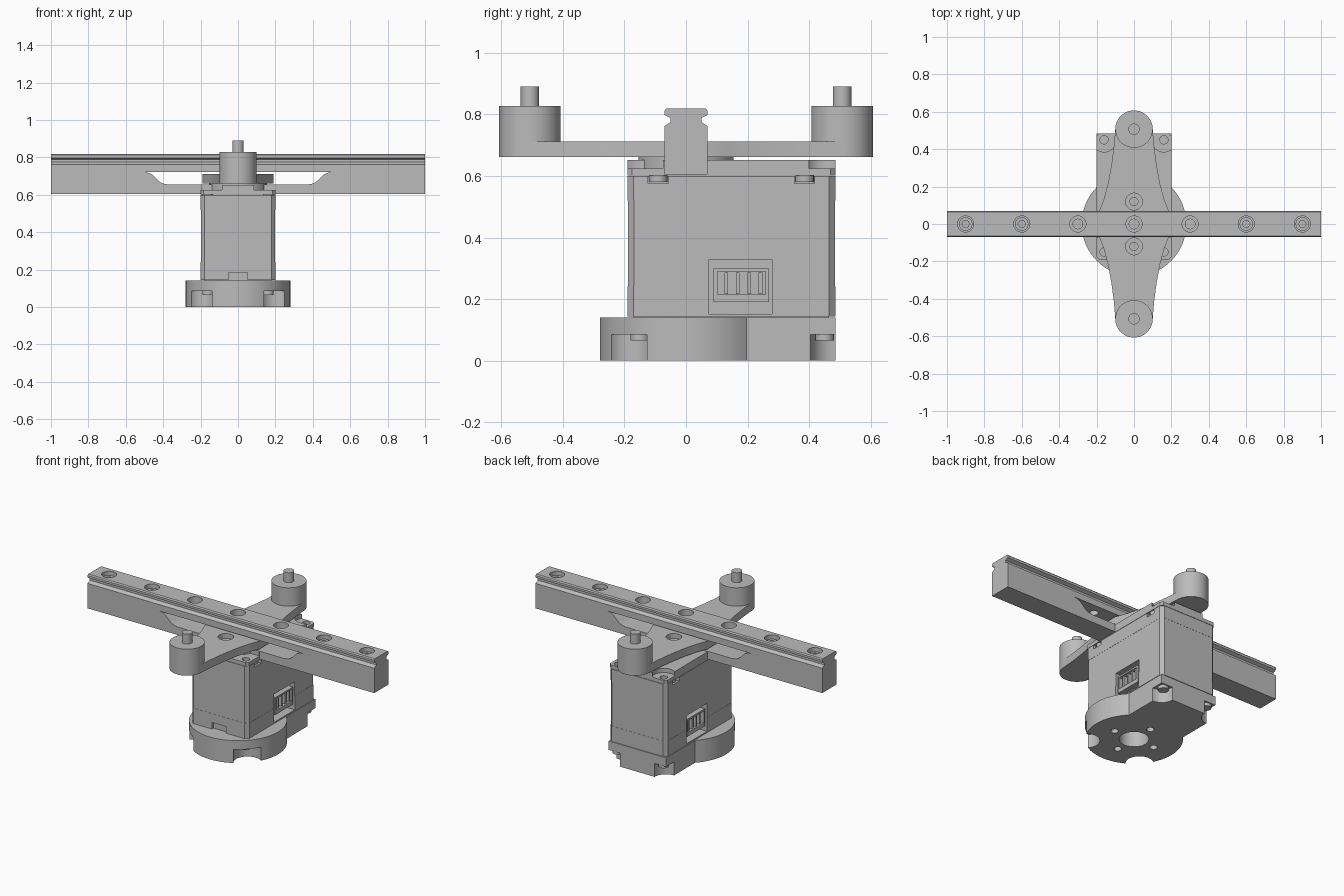
import bpy, bmesh, math
from mathutils import Vector

if "Cube" in bpy.data.objects:
    bpy.data.objects.remove(bpy.data.objects["Cube"], do_unlink=True)

grey = bpy.data.materials.new("machined grey")
grey.use_nodes = True
grey.diffuse_color = (0.5, 0.5, 0.5, 1)
grey.node_tree.nodes["Principled BSDF"].inputs["Base Color"].default_value = (0.5, 0.5, 0.5, 1)
parts = []


def prism(name, outline, lo, hi, axis="z"):
    """Extrude a 2D outline between lo and hi along one axis."""
    place = {"x": lambda u, v, w: (w, u, v),
             "y": lambda u, v, w: (u, w, v),
             "z": lambda u, v, w: (u, v, w)}[axis]
    bm = bmesh.new()
    low = [bm.verts.new(place(u, v, lo)) for u, v in outline]
    high = [bm.verts.new(place(u, v, hi)) for u, v in outline]
    bm.faces.new(low)
    bm.faces.new(high)
    n = len(outline)
    for i in range(n):
        j = (i + 1) % n
        bm.faces.new((low[i], low[j], high[j], high[i]))
    bmesh.ops.recalc_face_normals(bm, faces=bm.faces)
    mesh = bpy.data.meshes.new(name)
    bm.to_mesh(mesh)
    bm.free()
    mesh.materials.append(grey)
    obj = bpy.data.objects.new(name, mesh)
    bpy.context.scene.collection.objects.link(obj)
    parts.append(obj)
    return obj


def arc(x, y, r, start=0.0, end=360.0, steps=48):
    return [(x + r * math.cos(math.radians(start + (end - start) * i / steps)),
             y + r * math.sin(math.radians(start + (end - start) * i / steps)))
            for i in range(steps + (end - start < 360))]


def cyl(name, x, y, r, lo, hi, steps=48):
    return prism(name, arc(x, y, r, steps=steps), lo, hi)


def box(name, x0, x1, y0, y1, z0, z1):
    return prism(name, [(x0, y0), (x1, y0), (x1, y1), (x0, y1)], z0, z1)


def chamfered(x, y0, y1, c):
    return [(x, y0 + c), (x, y1 - c), (x - c, y1), (c - x, y1),
            (-x, y1 - c), (-x, y0 + c), (c - x, y0), (x - c, y0)]


def mirrored(half):
    return half + [(-u, v) for u, v in reversed(half)]


def cut(obj, cutters):
    """Subtract the cutters, then delete them."""
    for c in cutters:
        c.hide_render = True
        mod = obj.modifiers.new("cut", "BOOLEAN")
        mod.operation = "DIFFERENCE"
        mod.solver = "EXACT"
        mod.object = c
    graph = bpy.context.evaluated_depsgraph_get()
    mesh = bpy.data.meshes.new_from_object(obj.evaluated_get(graph))
    obj.modifiers.clear()
    obj.data = mesh
    for c in cutters:
        parts.remove(c)
        bpy.data.objects.remove(c, do_unlink=True)


BACK, FRONT, HALF = 0.485, -0.19, 0.2
CORNERS = [(s * 0.16, y) for s in (-1, 1) for y in (-0.15, 0.45)]

# Round-fronted base with scalloped corners and mounting holes
edge = math.degrees(math.acos(HALF / 0.28))
base = prism("base", [(HALF, BACK), (-HALF, BACK)]
             + arc(0, 0, 0.28, 180 - edge, 360 + edge), 0, 0.141)
holes = [cyl("cutter", 0, 0, 0.085, -0.1, 0.12)]
for k in range(4):
    a = k * math.pi / 2
    holes.append(cyl("cutter", 0.145 * math.cos(a), 0.145 * math.sin(a), 0.022, -0.1, 0.1, 24))
for s in (-1, 1):
    for y in (FRONT, BACK):
        holes.append(cyl("cutter", s * HALF, y, 0.08, -0.1, 0.085))
cut(base, holes)
for x, y in CORNERS:
    cyl("base_screw", x, y, 0.03, 0.065, 0.09, 24)


def socket_cutters():
    return [box("cutter", min(s * 0.12, s * 0.3), max(s * 0.12, s * 0.3),
                0.075, 0.28, 0.152, 0.328) for s in (-1, 1)]


# Motor: rear cap, stator and front cap
rear_cap = prism("motor_rear_cap", chamfered(HALF, FRONT, BACK, 0.02), 0.144, 0.241)
cut(rear_cap, socket_cutters() + [box("cutter", -0.05, 0.05, -0.3, -0.175, 0.1, 0.185)])
stator = prism("motor_stator", chamfered(HALF - 0.001, FRONT + 0.001, BACK - 0.001, 0.02),
               0.241, 0.52)
cut(stator, socket_cutters())
front_cap = prism("motor_front_cap", chamfered(HALF, FRONT, BACK, 0.02), 0.52, 0.6)
cut(front_cap, [box("cutter", s * 0.185 - 0.025, s * 0.185 + 0.025, y - 0.033, y + 0.033, 0.575, 0.7)
                for s in (-1, 1) for y in (-0.09, 0.385)])
for s in (-1, 1):
    for y in (-0.09, 0.385):
        cyl("cap_screw", s * 0.165, y, 0.03, 0.58, 0.602, 24)
box("motor_foot", -0.18, 0.18, -0.17, 0.465, 0.135, 0.15)

# Cable sockets on both sides
for s in (-1, 1):
    x0, x1 = sorted((s * 0.12, s * 0.196))
    shell = box("cable_socket", x0, x1, 0.09, 0.27, 0.19, 0.3)
    c0, c1 = sorted((s * 0.14, s * 0.3))
    cut(shell, [box("cutter", c0, c1, 0.102, 0.258, 0.215, 0.289)])
    for i in range(4):
        y = 0.125 + i * 0.037
        p0, p1 = sorted((s * 0.13, s * 0.19))
        box("socket_pin", p0, p1, y, y + 0.012, 0.217, 0.287)

# Mounting plate with corner pockets and central boss
plate = prism("mounting_plate", chamfered(HALF, FRONT, BACK, 0.015), 0.602, 0.652)
pockets = []
for x, y in CORNERS:
    pockets.append(cyl("cutter", x, y, 0.065 if y > 0 else 0.085, 0.625, 0.8))
    pockets.append(cyl("cutter", x, y, 0.022, 0.5, 0.8, 24))
cut(plate, pockets)
cyl("plate_boss", 0, 0, 0.155, 0.61, 0.661)

# Rail support beam, relieved in the middle
beam = prism("support_beam", mirrored([(1, 0.605), (1, 0.722), (0.5, 0.722), (0.475, 0.717),
                                       (0.455, 0.706), (0.42, 0.671), (0.4, 0.66), (0.37, 0.655)]),
             -0.07, 0.07, "y")

# Linear rail with side grooves and counterbored holes
rail = prism("linear_rail", mirrored([(0.07, 0.722), (0.07, 0.762), (0.05, 0.775), (0.05, 0.788),
                                      (0.07, 0.798), (0.07, 0.812), (0.064, 0.819)]), -1, 1, "x")
spots = [i * 0.3 for i in range(-3, 4)]
cut(rail, [cyl("cutter", x, 0, 0.043, 0.765, 0.9, 32) for x in spots]
    + [cyl("cutter", x, 0, 0.026, 0.7, 0.8, 24) for x in spots])
for x in spots:
    if abs(x) > 0.5:
        screw = cyl("rail_screw", x, 0, 0.036, 0.715, 0.795, 32)
        cut(screw, [cyl("cutter", x, 0, 0.02, 0.775, 0.9, 6)])

# Cross arm: narrow at the ends, flared at the centre
flare = [(0.1, 0.507), (0.107, 0.42), (0.12, 0.32), (0.138, 0.22), (0.162, 0.13), (0.19, 0.06)]
right_side = [(x, -y) for x, y in flare] + flare[::-1]
arm = prism("cross_arm", mirrored(right_side), 0.661, 0.712)
cut(arm, [cyl("cutter", 0, y, 0.045, 0.68, 0.8, 32) for y in (-0.12, 0.12)]
    + [cyl("cutter", 0, y, 0.022, 0.6, 0.8, 24) for y in (-0.12, 0.12)])
for s in (-1, 1):
    cyl("end_boss", 0, s * 0.507, 0.1, 0.661, 0.828, 64)
    cyl("end_pin", 0, s * 0.507, 0.03, 0.82, 0.89, 32)

# Smooth round walls, keep edges crisp
bpy.ops.object.select_all(action="DESELECT")
for obj in parts:
    obj.select_set(True)
bpy.context.view_layer.objects.active = parts[0]
bpy.ops.object.shade_smooth_by_angle(angle=math.radians(30))
